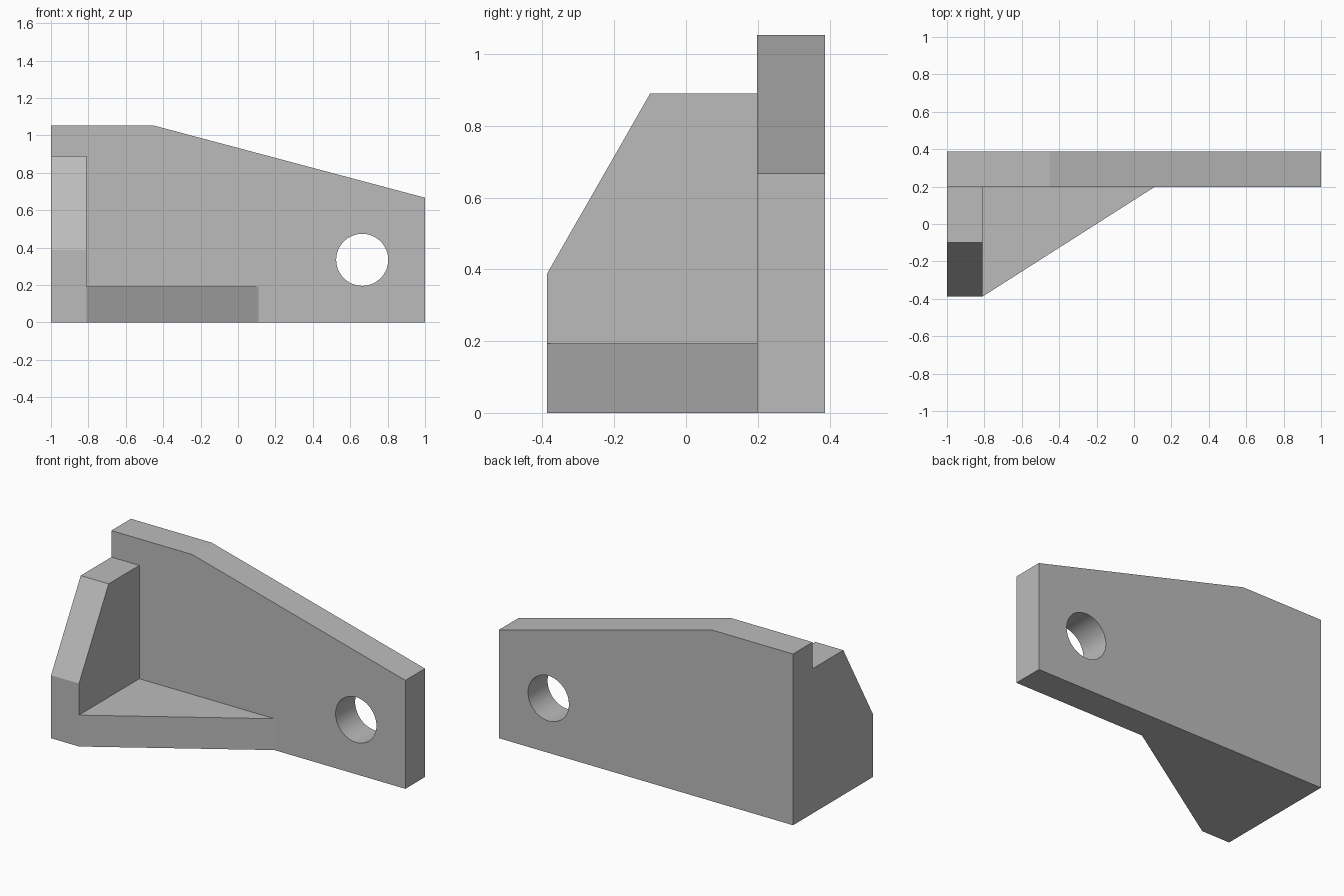
import bpy
import bmesh
from mathutils import Vector

cube = bpy.data.objects.get("Cube")
if cube:
    bpy.data.objects.remove(cube, do_unlink=True)

# Single plain grey finish
grey = bpy.data.materials.new("plain grey")
grey.use_nodes = True
colour = (0.5, 0.5, 0.5, 1)
grey.diffuse_color = colour
grey.node_tree.nodes["Principled BSDF"].inputs["Base Color"].default_value = colour

# Shared dimensions
LEFT, RIGHT = -1.0, 1.0
FRONT, BACK = -0.388, 0.388
WALL = 0.198      # front face of the back plate
RIB = -0.81       # inner face of the side rib


def prism(name, outline, push):
    """Extrude a flat outline of 3D points along a vector."""
    bm = bmesh.new()
    face = bm.faces.new([bm.verts.new(p) for p in outline])
    new = bmesh.ops.extrude_face_region(bm, geom=[face])["geom"]
    bmesh.ops.translate(bm, vec=Vector(push),
                        verts=[v for v in new if isinstance(v, bmesh.types.BMVert)])
    bmesh.ops.recalc_face_normals(bm, faces=bm.faces)
    mesh = bpy.data.meshes.new(name)
    bm.to_mesh(mesh)
    bm.free()
    mesh.materials.append(grey)
    obj = bpy.data.objects.new(name, mesh)
    bpy.context.collection.objects.link(obj)
    return obj


# Back plate with sloping top
profile = [(LEFT, 0), (RIGHT, 0), (RIGHT, 0.667), (-0.45, 1.053), (LEFT, 1.053)]
plate = prism("back_plate", [(x, WALL, z) for x, z in profile], (0, BACK - WALL, 0))

# Side rib with chamfered front
profile = [(FRONT, 0), (WALL, 0), (WALL, 0.89), (-0.1, 0.89), (FRONT, 0.387)]
prism("side_rib", [(LEFT, y, z) for y, z in profile], (RIB - LEFT, 0, 0))

# Triangular foot
profile = [(RIB, FRONT), (0.11, WALL), (RIB, WALL)]
prism("triangular_foot", [(x, y, 0) for x, y in profile], (0, 0, 0.193))

# Round hole through the back plate
bpy.ops.mesh.primitive_cylinder_add(vertices=64, radius=0.139, depth=1,
                                    location=(0.664, BACK, 0.335),
                                    rotation=(1.570796, 0, 0))
cutter = bpy.context.object
cutter.name = "hole_cutter"
cutter.hide_render = True
cutter.data.materials.append(grey)

bpy.ops.object.select_all(action="DESELECT")
plate.select_set(True)
bpy.context.view_layer.objects.active = plate
cut = plate.modifiers.new("hole", "BOOLEAN")
cut.operation = "DIFFERENCE"
cut.solver = "EXACT"
cut.object = cutter
bpy.ops.object.modifier_apply(modifier=cut.name)
bpy.data.objects.remove(cutter, do_unlink=True)
bpy.ops.object.shade_smooth_by_angle(angle=0.2)
